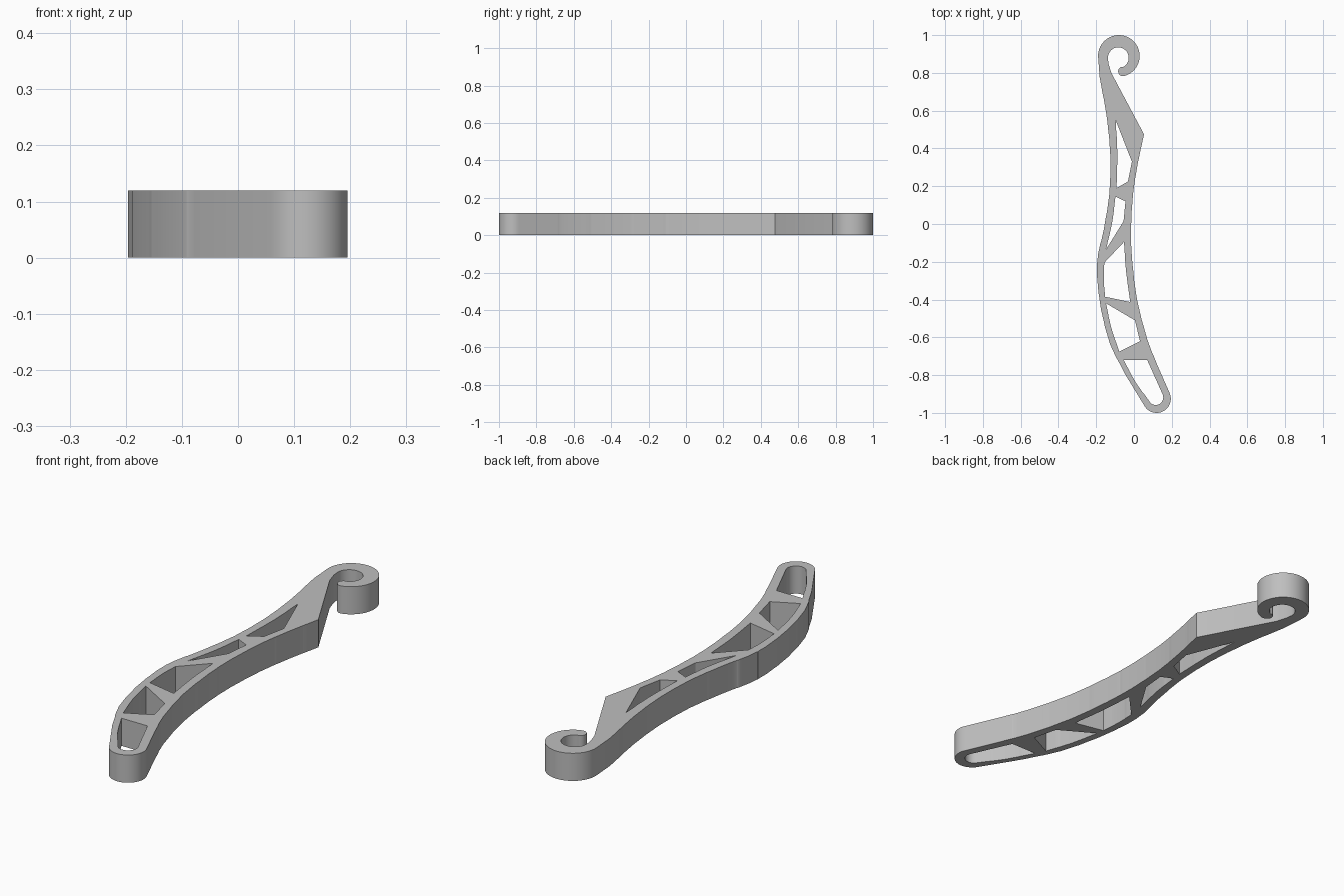
import bpy
from math import cos, sin, radians
from mathutils import Vector

THICKNESS = 0.12

default_cube = bpy.data.objects.get("Cube")
if default_cube:
    bpy.data.objects.remove(default_cube, do_unlink=True)


def arc(center, radius, start, end, steps=24):
    """Points along a circular arc, angles in degrees."""
    angles = [radians(start + (end - start) * i / steps) for i in range(steps + 1)]
    return [(center[0] + radius * cos(a), center[1] + radius * sin(a)) for a in angles]


def smooth(points, steps=6):
    """Smooth curve passing through every given point."""
    pts = [Vector(p) for p in points]
    pts = [pts[0] * 2 - pts[1]] + pts + [pts[-1] * 2 - pts[-2]]
    result = []
    for before, a, b, after in zip(pts, pts[1:], pts[2:], pts[3:]):
        tangent_a, tangent_b = (b - before) / 2, (after - a) / 2
        for i in range(steps):
            t = i / steps
            bend = (a - b) * (2 * t - 1) + tangent_a * (1 - t) - tangent_b * t
            result.append(tuple(a.lerp(b, t) + bend * t * (1 - t)))
    return result + [tuple(pts[-2])]


def add_loop(curve, points):
    """Closed outline; loops inside another loop become openings."""
    spline = curve.splines.new("POLY")
    spline.points.add(len(points) - 1)
    for target, (x, y) in zip(spline.points, points):
        target.co = (x, y, 0, 1)
    spline.use_cyclic_u = True


# Hook: outer curl, rounded tip, inner curl
hook = arc((-0.08, 0.89), 0.11, 180, -76, 40)
hook += arc((-0.059, 0.808), 0.025, -76, -250, 10)[1:]
hook += arc((-0.083, 0.88), 0.055, -62, 185, 32)
hook += smooth([(-0.135, 0.85), (-0.12, 0.8)])

# Right edge starts at the sharp shoulder and runs down to the rounded foot
right_edge = smooth([(0.053, 0.475), (0.02, 0.32), (-0.005, 0.16), (-0.016, -0.03),
                     (-0.01, -0.19), (0.016, -0.4), (0.07, -0.61)
                     , (0.125, -0.75)])
foot = arc((0.12, -0.925), 0.075, 25, -145)
left_edge = smooth([(-0.05, -0.79), (-0.127, -0.635), (-0.175, -0.45), (-0.196, -0.27),
                    (-0.19, -0.16), (-0.16, -0.03), (-0.13, 0.16), (-0.125, 0.36),
                    (-0.143, 0.56), (-0.182, 0.78)])

# Openings between the diagonal braces, listed from hook to foot
openings = [
    smooth([(-0.097, 0.55), (-0.088, 0.38), (-0.092, 0.19)])
    + [(-0.032, 0.225), (-0.011, 0.33)],
    smooth([(-0.098, 0.145), (-0.115, 0.01), (-0.148, -0.135)])
    + [(-0.055, 0.015), (-0.045, 0.12)],
    smooth([(-0.157, -0.205), (-0.16, -0.29), (-0.153, -0.385)])
    + smooth([(-0.02, -0.413), (-0.042, -0.25), (-0.053, -0.095)]),
    smooth([(-0.148, -0.42), (-0.12, -0.55), (-0.078, -0.675)])
    + [(0.032, -0.62), (0.005, -0.51)],
    smooth([(-0.055, -0.72), (0.01, -0.84), (0.083, -0.94)])
    + arc((0.115, -0.918), 0.04, -145, 25, 16) + [(0.07, -0.72)],
]

# Handle body: one filled outline extruded to full thickness
curve = bpy.data.curves.new("hooked_handle", "CURVE")
curve.dimensions = "2D"
curve.fill_mode = "BOTH"
curve.extrude = THICKNESS / 2
for loop in [hook + right_edge + foot + left_edge] + openings:
    add_loop(curve, loop)

handle = bpy.data.objects.new("hooked_handle", curve)
bpy.context.collection.objects.link(handle)
bpy.ops.object.select_all(action="DESELECT")
handle.select_set(True)
bpy.context.view_layer.objects.active = handle
bpy.ops.object.convert(target="MESH")
handle = bpy.context.object

# Weld the caps to the walls and rest the part on the ground
bpy.ops.object.mode_set(mode="EDIT")
bpy.ops.mesh.select_all(action="SELECT")
bpy.ops.mesh.remove_doubles(threshold=0.0005)
bpy.ops.mesh.normals_make_consistent(inside=False)
bpy.ops.object.mode_set(mode="OBJECT")
for vertex in handle.data.vertices:
    vertex.co.z += THICKNESS / 2
bpy.ops.object.shade_smooth_by_angle(angle=radians(25))

# Plain grey finish
grey = bpy.data.materials.new("plain_grey")
grey.use_nodes = True
colour = (0.52, 0.52, 0.52, 1)
grey.diffuse_color = colour
grey.node_tree.nodes["Principled BSDF"].inputs["Base Color"].default_value = colour
handle.data.materials.clear()
handle.data.materials.append(grey)
